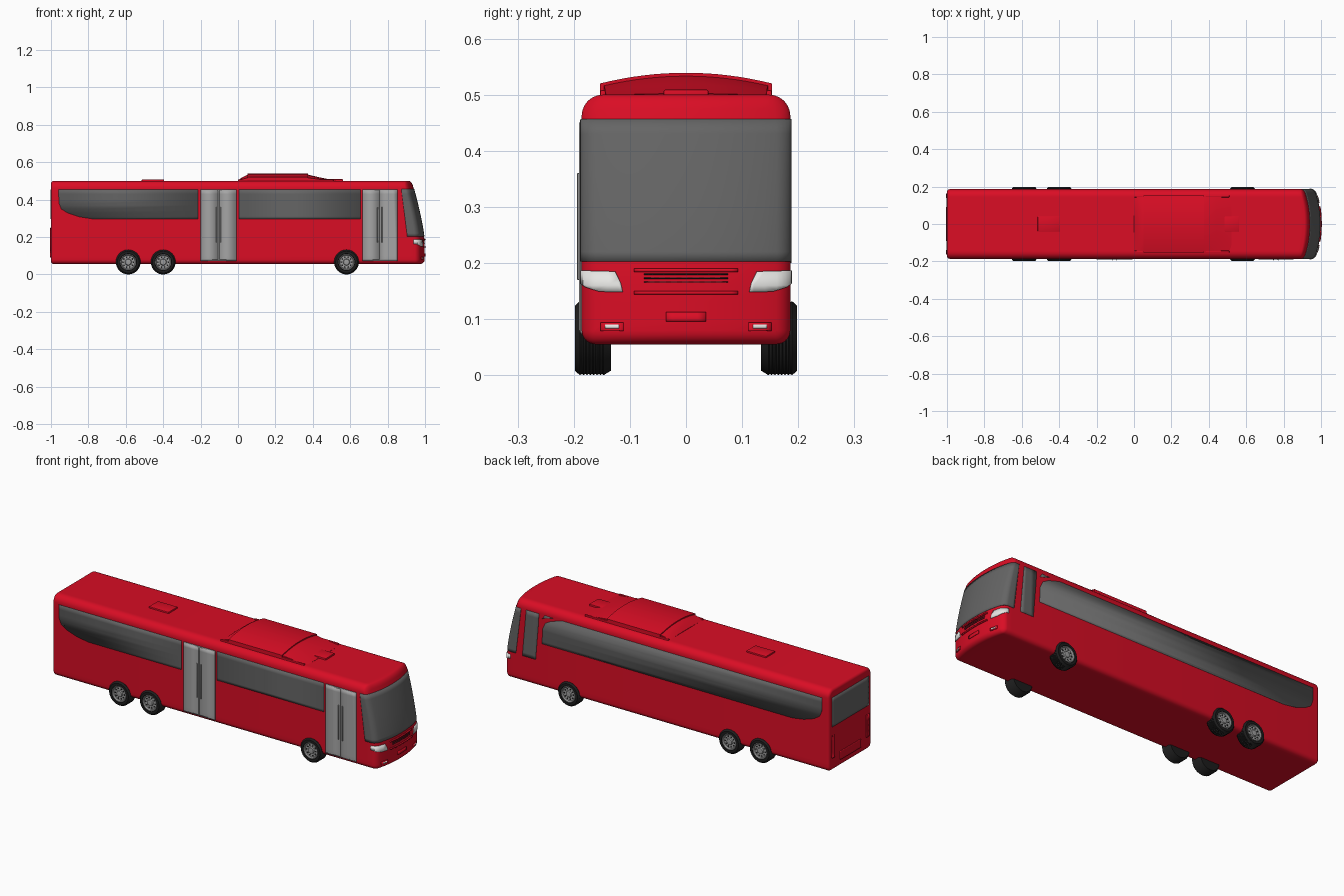
import bpy, bmesh, math
from mathutils import Vector

if "Cube" in bpy.data.objects:
    bpy.data.objects.remove(bpy.data.objects["Cube"])


def material(name, col):
    m = bpy.data.materials.new(name)
    m.diffuse_color = (*col, 1)
    m.use_nodes = True
    m.node_tree.nodes["Principled BSDF"].inputs["Base Color"].default_value = m.diffuse_color
    return m


RED = material("red_paint", (0.70, 0.004, 0.018))
GLASS = material("dark_glass", (0.13, 0.13, 0.13))
FRAME = material("door_frame_grey", (0.25, 0.25, 0.25))
DOOR = material("door_grey", (0.38, 0.38, 0.38))
BLACK = material("black_rubber", (0.012, 0.012, 0.012))
RIM = material("rim_grey", (0.33, 0.33, 0.33))
LAMP = material("lamp_white", (0.8, 0.8, 0.78))


def finish(name, bm, mat, angle=35):
    me = bpy.data.meshes.new(name)
    bm.to_mesh(me)
    bm.free()
    me.materials.append(mat)
    me.shade_smooth()
    me.set_sharp_from_angle(angle=math.radians(angle))
    ob = bpy.data.objects.new(name, me)
    bpy.context.collection.objects.link(ob)
    return ob


def everything(bm):
    return bm.verts[:] + bm.edges[:] + bm.faces[:]


def box(name, x0, x1, y0, y1, z0, z1, mat, bevel=0.003):
    bm = bmesh.new()
    bmesh.ops.create_cube(bm, size=1)
    for v in bm.verts:
        v.co = ((x0 + x1) / 2 + v.co.x * (x1 - x0), (y0 + y1) / 2 + v.co.y * (y1 - y0),
                (z0 + z1) / 2 + v.co.z * (z1 - z0))
    bmesh.ops.bevel(bm, geom=bm.edges[:], offset=bevel, segments=2, affect='EDGES', profile=0.5)
    return finish(name, bm, mat)


# Body: rounded box whose nose is raked back and bowed
W, Z0, Z1 = 0.186, 0.055, 0.50
shell = bmesh.new()
bmesh.ops.create_cube(shell, size=2)
for v in shell.verts:
    v.co = (v.co.x, v.co.y * W, Z1 if v.co.z > 0 else Z0)
for top, radius in ((True, 0.038), (False, 0.025)):
    edges = [e for e in shell.edges if abs(e.verts[0].co.x - e.verts[1].co.x) > 1
             and (e.verts[0].co.z > 0.3) == top]
    bmesh.ops.bevel(shell, geom=edges, offset=radius, segments=6, affect='EDGES', profile=0.5)
for end, radius in ((1, 0.025), (-1, 0.015)):
    edges = [e for e in shell.edges if all(v.co.x * end > 0.999 for v in e.verts)]
    bmesh.ops.bevel(shell, geom=edges, offset=radius, segments=5, affect='EDGES', profile=0.5)
cuts = [((x, 0, 0), (1, 0, 0)) for x in (0.8, 0.85, 0.9, 0.94)]
cuts += [((0, i * 0.02, 0), (0, 1, 0)) for i in range(-7, 8)]
cuts += [((0, 0, 0.1 + i * 0.03), (0, 0, 1)) for i in range(12)]
for co, no in cuts:
    bmesh.ops.bisect_plane(shell, geom=everything(shell), plane_co=co, plane_no=no)
for v in shell.verts:
    w = max(0, (v.co.x - 0.8) / 0.2)
    rake = 0.07 * (max(0, v.co.z - 0.17) / 0.33) ** 1.35
    v.co.x -= w * (0.002 + 0.032 * (abs(v.co.y) / W) ** 2.2 + rake)
bmesh.ops.recalc_face_normals(shell, faces=shell.faces[:])
shell.normal_update()
finish("bus_body", shell.copy(), RED)


# Panel: piece of the body skin inside a convex outline, lifted slightly
def panel(name, axes, side, outline, mat, lift=0.002, limit=0.1):
    bm = shell.copy()
    for v in bm.verts:
        v.co += v.normal * lift
    a, b = axes
    depth = 3 - a - b
    mid = [sum(p[k] for p in outline) / len(outline) for k in (0, 1)]
    planes = []
    for p, q in zip(outline, outline[1:] + outline[:1]):
        n = [q[1] - p[1], p[0] - q[0]]
        if n[0] * (mid[0] - p[0]) + n[1] * (mid[1] - p[1]) > 0:
            n = [-n[0], -n[1]]
        co, no = Vector(), Vector()
        co[a], co[b], no[a], no[b] = p[0], p[1], n[0], n[1]
        planes.append((co, no.normalized()))
    if side:
        co, no = Vector(), Vector()
        co[depth], no[depth] = side * limit, -side
        planes.append((co, no))
    for co, no in planes:
        bmesh.ops.bisect_plane(bm, geom=everything(bm), plane_co=co, plane_no=no, clear_outer=True)
    ob = finish(name, bm, mat)
    mod = ob.modifiers.new("thickness", 'SOLIDIFY')
    mod.thickness, mod.offset = lift + 0.002, -1
    return ob


def rect(a0, a1, b0, b1):
    return [(a0, b0), (a1, b0), (a1, b1), (a0, b1)]


XZ, YZ = (0, 2), (1, 2)
rear_curve = [(-0.96, 0.455), (-0.957, 0.38), (-0.945, 0.35), (-0.91, 0.328), (-0.85, 0.308), (-0.78, 0.297)]

# Glass
panel("windscreen", XZ, 0, [(0.873, 0.457), (0.905, 0.203), (1.2, 0.203), (1.2, 0.457)], GLASS)
panel("rear_side_window", XZ, -1, rear_curve + [(-0.215, 0.297), (-0.215, 0.455)], GLASS)
panel("middle_side_window", XZ, -1, rect(0.005, 0.655, 0.297, 0.455), GLASS)
panel("long_side_window", XZ, 1, rear_curve + [(0.745, 0.297), (0.742, 0.38), (0.725, 0.415),
                                               (0.69, 0.435), (0.62, 0.455)], GLASS)
panel("driver_window", XZ, 1, [(0.865, 0.2), (0.785, 0.2), (0.768, 0.40), (0.765, 0.457), (0.842, 0.457)], GLASS)
panel("driver_window_tip", XZ, 1, [(0.768, 0.405), (0.745, 0.435), (0.68, 0.455), (0.768, 0.457)], GLASS)
panel("rear_window", YZ, -1, rect(-0.16, 0.16, 0.295, 0.455), GLASS)

# Doors with two leaves each
for label, x0, x1 in (("middle", -0.20, -0.008), ("front", 0.665, 0.852)):
    panel(label + "_door_frame", XZ, -1, rect(x0, x1, 0.073, 0.455), FRAME, 0.003)
    half = (x1 - x0) / 2
    for i in (0, 1):
        a = x0 + i * half
        panel(f"{label}_door_leaf_{i}", XZ, -1, rect(a + 0.004, a + half - 0.003, 0.079, 0.450), DOOR, 0.005)
    for s in (-1, 1):
        cx = x0 + half + s * 0.012
        box(label + "_door_handle", cx - 0.002, cx + 0.002, -W - 0.008, -W - 0.003, 0.17, 0.36, FRAME, 0.001)

# Front lamps, fog lamps and rear lamps
for s in (-1, 1):
    lamp = [(0.127, 0.185), (0.2, 0.187), (0.2, 0.172), (0.18, 0.157), (0.155, 0.149), (0.113, 0.148), (0.117, 0.165)]
    panel("headlight", YZ, 1, [(s * y, z) for y, z in lamp], LAMP, 0.003, 0.938)
    panel("fog_lamp_frame", YZ, 1, rect(s * 0.132 - 0.02, s * 0.132 + 0.02, 0.079, 0.094), RED, 0.004)
    panel("fog_lamp", YZ, 1, rect(s * 0.132 - 0.012, s * 0.132 + 0.012, 0.083, 0.090), LAMP, 0.006)
    panel("rear_lamp", YZ, -1, rect(s * 0.15 - 0.012, s * 0.15 + 0.012, 0.13, 0.25), RED, 0.004)

# Grille bars and number plate holders
for z in (0.187, 0.147):
    panel("grille_trim", YZ, 1, rect(-0.093, 0.093, z - 0.003, z + 0.003), RED, 0.006)
for z in (0.166, 0.173, 0.180):
    panel("grille_slot", YZ, 1, rect(-0.075, 0.075, z - 0.001, z + 0.001), BLACK, 0.002)
panel("front_plate_holder", YZ, 1, rect(-0.036, 0.036, 0.096, 0.113), RED, 0.004)
panel("rear_plate_holder", YZ, -1, rect(-0.09, 0.09, 0.09, 0.135), RED, 0.004)
shell.free()


# Roof unit: arched sections (x, half width, edge height, crown height)
def arched(name, sections, mat):
    bm = bmesh.new()
    rings = []
    for x, hw, ze, zc in sections:
        pts = [(-hw, 0.49)] + [(hw * t / 8, zc - (zc - ze) * (t / 8) ** 2) for t in range(-8, 9)] + [(hw, 0.49)]
        rings.append([bm.verts.new((x, y, z)) for y, z in pts])
    n = len(rings[0])
    for r0, r1 in zip(rings, rings[1:]):
        for i in range(n):
            bm.faces.new((r0[i], r0[(i + 1) % n], r1[(i + 1) % n], r1[i]))
    bm.faces.new(rings[0])
    bm.faces.new(rings[-1])
    bmesh.ops.recalc_face_normals(bm, faces=bm.faces[:])
    return finish(name, bm, mat)


arched("roof_unit", [(0.05, 0.153, 0.520, 0.539), (0.375, 0.153, 0.520, 0.539)], RED)
arched("roof_fairing", [(0.0, 0.142, 0.499, 0.502), (0.02, 0.144, 0.508, 0.518), (0.05, 0.146, 0.516, 0.533),
                        (0.375, 0.146, 0.516, 0.533), (0.44, 0.144, 0.508, 0.518), (0.52, 0.142, 0.499, 0.502)], RED)
for s in (-1, 1):
    box("roof_rail", 0.0, 0.51, s * 0.148 - 0.005, s * 0.148 + 0.005, 0.49, 0.508, RED)
box("rear_roof_hatch", -0.515, -0.395, -0.04, 0.04, 0.49, 0.508, RED)
box("front_roof_hatch", 0.44, 0.562, -0.04, 0.04, 0.49, 0.509, RED)


# Wheels: profiles of (radius, distance from centre line) spun about the axle
def spin(name, profile, x, z, side, mat, steps=40):
    bm = bmesh.new()
    rings = [[bm.verts.new((x + r * math.cos(2 * math.pi * i / steps), side * y,
                            z + r * math.sin(2 * math.pi * i / steps))) for i in range(steps)]
             for r, y in profile]
    for r0, r1 in zip(rings, rings[1:]):
        for i in range(steps):
            j = (i + 1) % steps
            bm.faces.new((r0[i], r0[j], r1[j], r1[i]))
    bm.faces.new(rings[0])
    bm.faces.new(rings[-1])
    bmesh.ops.recalc_face_normals(bm, faces=bm.faces[:])
    return finish(name, bm, mat, 40)


tread = [(0.066 if i % 2 else 0.0635, 0.142 + 0.006 * (i // 2 + i % 2) - (0.001 if i % 2 else -0.001))
         for i in range(16)]
tyre = [(0.04, 0.134), (0.058, 0.134)] + tread + [(0.058, 0.198), (0.045, 0.198), (0.042, 0.187)]
rim = [(0.043, 0.185), (0.043, 0.197), (0.040, 0.197), (0.036, 0.190), (0.018, 0.190), (0.015, 0.196), (0.008, 0.197)]
for x in (-0.587, -0.40, 0.58):
    for s in (-1, 1):
        spin("tyre", tyre, x, 0.066, s, BLACK)
        spin("wheel_rim", rim, x, 0.066, s, RIM)
        for k in range(10):
            a = 2 * math.pi * k / 10
            spin("rim_hole", [(0.0045, 0.188), (0.0045, 0.191)], x + 0.028 * math.cos(a),
                 0.066 + 0.028 * math.sin(a), s, BLACK, 10)
